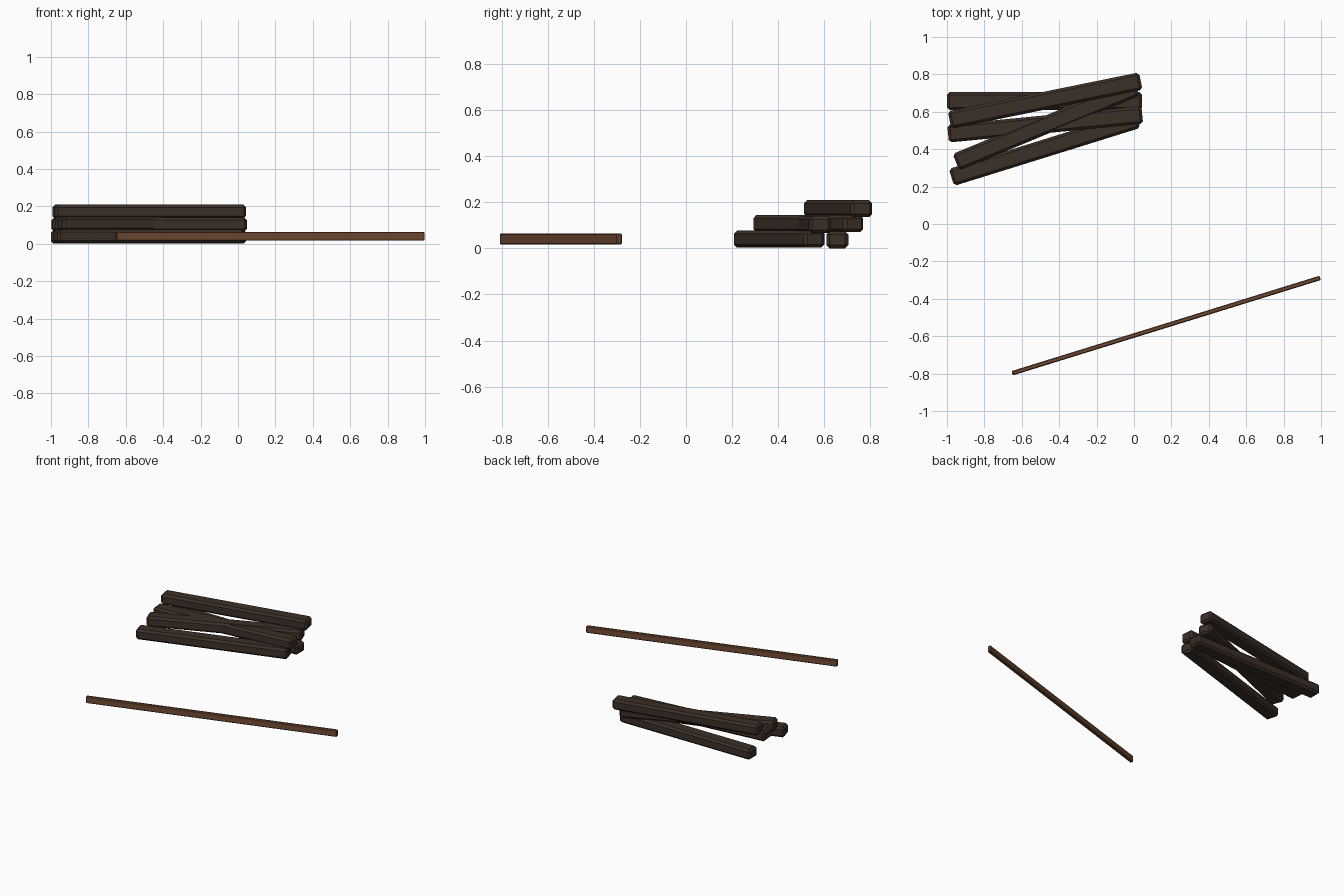
import bpy, bmesh, math
from mathutils import Matrix

if "Cube" in bpy.data.objects:
    bpy.data.objects.remove(bpy.data.objects["Cube"])


def material(name, color):
    m = bpy.data.materials.new(name)
    m.diffuse_color = color
    m.use_nodes = True
    m.node_tree.nodes["Principled BSDF"].inputs["Base Color"].default_value = m.diffuse_color
    return m


def bar(name, size, center, angle, bevel, mat):
    """Chamfered rectangular bar turned about z."""
    bm = bmesh.new()
    bmesh.ops.create_cube(bm, size=1)
    bmesh.ops.scale(bm, vec=size, verts=bm.verts)
    bmesh.ops.bevel(bm, geom=bm.edges[:], offset=bevel, segments=1,
                    affect='EDGES', clamp_overlap=True)
    me = bpy.data.meshes.new(name)
    bm.to_mesh(me)
    bm.free()
    ob = bpy.data.objects.new(name, me)
    ob.matrix_world = (Matrix.Translation(center)
                       @ Matrix.Rotation(math.radians(angle), 4, 'Z'))
    me.materials.append(mat)
    bpy.context.collection.objects.link(ob)
    return ob


dark = material("dark_wood", (0.045, 0.029, 0.021, 1))
brown = material("brown_wood", (0.17, 0.07, 0.033, 1))

# Stacked beams: x, y, z centre and heading
beams = [
    ("bottom_beam_front", -0.478, 0.404, 0.040, 17.3),
    ("bottom_beam_back", -0.478, 0.657, 0.037, 0.0),
    ("middle_beam_steep", -0.470, 0.530, 0.107, 22.5),
    ("middle_beam_shallow", -0.475, 0.533, 0.103, 5.5),
    ("top_beam", -0.475, 0.660, 0.172, 11.5),
]
for name, x, y, z, angle in beams:
    bar(name, (1.043, 0.095, 0.074), (x, y, z), angle, 0.014, dark)

# Thin loose pole
bar("loose_pole", (1.725, 0.024, 0.048), (0.172, -0.543, 0.040), 17.2, 0.005, brown)
